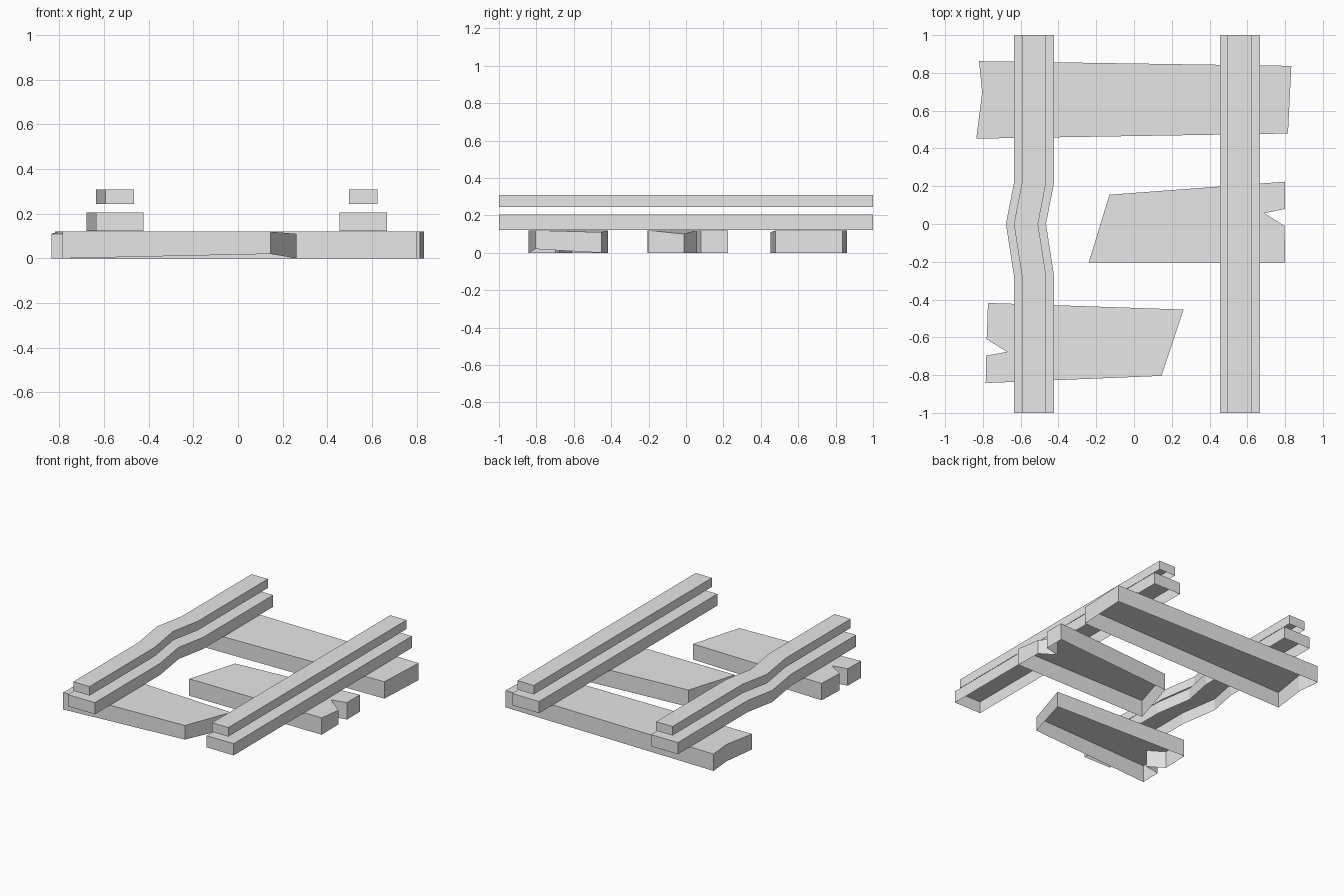
import bpy
import bmesh

cube = bpy.data.objects.get("Cube")
if cube:
    bpy.data.objects.remove(cube, do_unlink=True)

grey = bpy.data.materials.new("plain grey")
grey.use_nodes = True
grey.diffuse_color = (0.8, 0.8, 0.8, 1)
grey.node_tree.nodes["Principled BSDF"].inputs["Base Color"].default_value = (0.8, 0.8, 0.8, 1)


def shell(name, outline, low, high, nudges=None):
    """Prism with an open underside; outline runs counter-clockwise.
    nudges maps a corner index to its (bottom, top) height offsets."""
    nudges = nudges or {}
    bm = bmesh.new()
    lower, upper = [], []
    for i, (x, y) in enumerate(outline):
        lift, drop = nudges.get(i, (0, 0))
        lower.append(bm.verts.new((x, y, low + lift)))
        upper.append(bm.verts.new((x, y, high + drop)))
    bm.faces.new(upper)
    for i in range(len(outline)):
        j = (i + 1) % len(outline)
        bm.faces.new((lower[i], lower[j], upper[j], upper[i]))
    mesh = bpy.data.meshes.new(name)
    bm.to_mesh(mesh)
    bm.free()
    mesh.materials.append(grey)
    obj = bpy.data.objects.new(name, mesh)
    bpy.context.collection.objects.link(obj)
    return obj


def rail(name, centre, width, low, high, path):
    """Rail along y, following (y, sideways shift) stations."""
    right = [(centre + width / 2 + s, y) for y, s in path]
    left = [(centre - width / 2 + s, y) for y, s in reversed(path)]
    shell(name, right + left, low, high)


# Rails: a wide base with a narrow head floating above it
straight = [(-1, 0), (1, 0)]
bent = [(-1, 0), (-0.27, 0), (0, -0.042), (0.215, 0), (1, 0)]
for side, centre, path in (("left", 0.56, straight), ("right", -0.53, bent)):
    rail(side + "_rail_base", centre, 0.212, 0.122, 0.205, path)
    rail(side + "_rail_head", centre, 0.128, 0.244, 0.308, path)

# Broken planks under the rails
shell("back_plank",
      [(-0.835, 0.452), (0.815, 0.479), (0.833, 0.837), (-0.82, 0.862), (-0.804, 0.696)],
      0, 0.12, {0: (0, -0.01)})
shell("middle_plank",
      [(-0.24, -0.205), (0.8, -0.203), (0.797, -0.01), (0.69, 0.057),
       (0.8, 0.08), (0.8, 0.224), (-0.13, 0.155)],
      0, 0.12, {2: (0, -0.02)})
shell("front_plank",
      [(-0.785, -0.842), (0.145, -0.804), (0.262, -0.453), (-0.773, -0.418),
       (-0.78, -0.61), (-0.672, -0.677), (-0.783, -0.697)],
      0, 0.12, {1: (0.02, 0), 2: (0, -0.01)})
